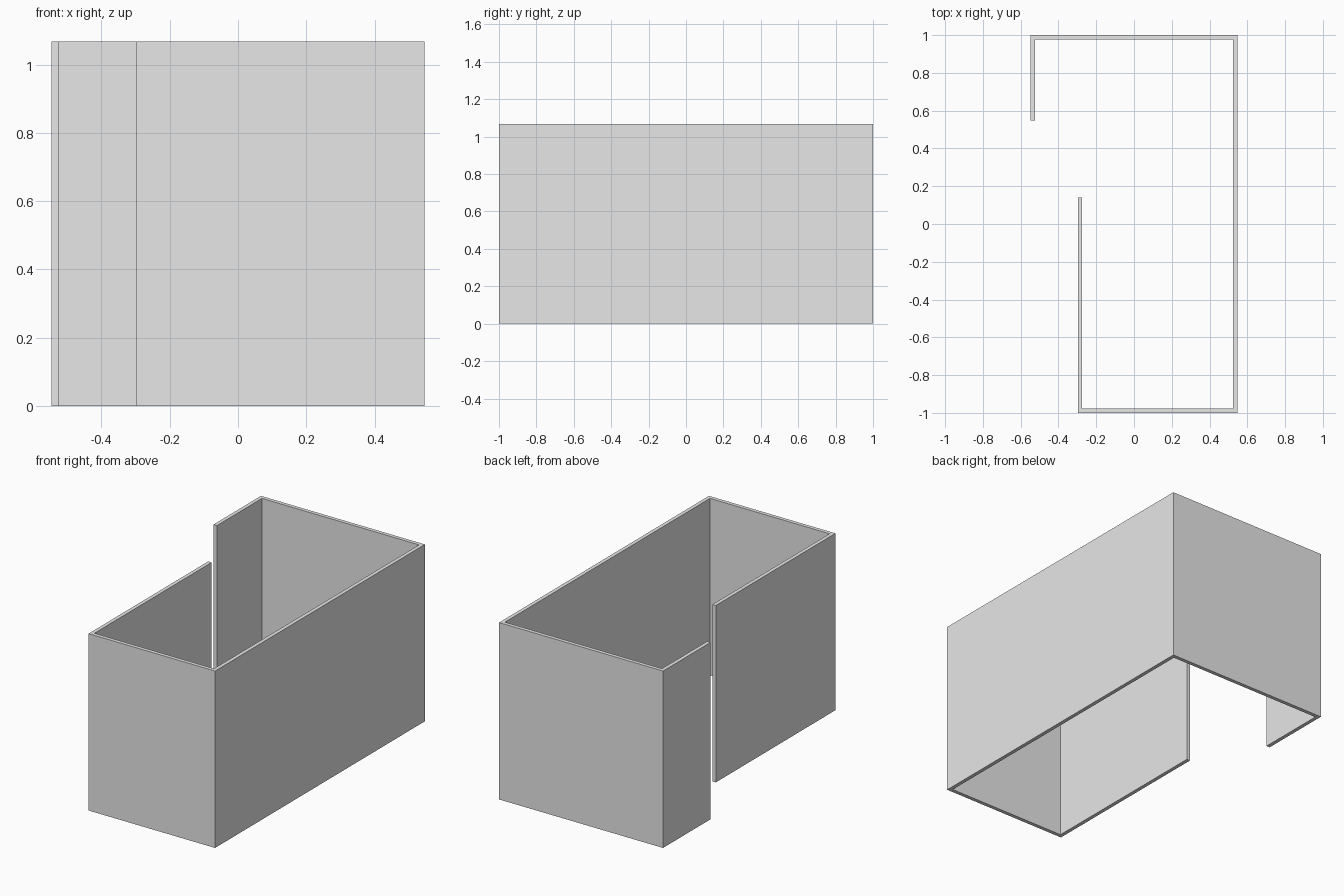
import bpy
import bmesh

cube = bpy.data.objects.get("Cube")
if cube:
    bpy.data.objects.remove(cube, do_unlink=True)

HEIGHT = 1.067
THICK = 0.023

# Plain grey wall material
grey = bpy.data.materials.new("light_grey")
grey.use_nodes = True
color = (0.8, 0.8, 0.8, 1.0)
grey.diffuse_color = color
grey.node_tree.nodes["Principled BSDF"].inputs["Base Color"].default_value = color


def extrude_outline(name, outline, height):
    """Raise a closed floor outline into a solid."""
    bm = bmesh.new()
    base = bm.faces.new([bm.verts.new((x, y, 0)) for x, y in outline])
    raised = bmesh.ops.extrude_face_region(bm, geom=[base], use_keep_orig=True)
    top = [v for v in raised["geom"] if isinstance(v, bmesh.types.BMVert)]
    bmesh.ops.translate(bm, verts=top, vec=(0, 0, height))
    bmesh.ops.recalc_face_normals(bm, faces=bm.faces)
    mesh = bpy.data.meshes.new(name)
    bm.to_mesh(mesh)
    bm.free()
    mesh.materials.append(grey)
    obj = bpy.data.objects.new(name, mesh)
    bpy.context.collection.objects.link(obj)
    return obj


# Outer line of the wall run, from the long free end round to the short one
outer = [(-0.297, 0.14), (-0.297, -1), (0.547, -1),
         (0.547, 1), (-0.547, 1), (-0.547, 0.547)]

# Inner line: move each point towards the room, leaving the free ends flush
inner = []
for i, (x, y) in enumerate(outer):
    ix = x - THICK if x > 0 else x + THICK
    is_end = i in (0, len(outer) - 1)
    iy = y if is_end else (y - THICK if y > 0 else y + THICK)
    inner.append((ix, iy))

# Continuous wall, open at the doorway gap
extrude_outline("room_walls", outer + inner[::-1], HEIGHT)
